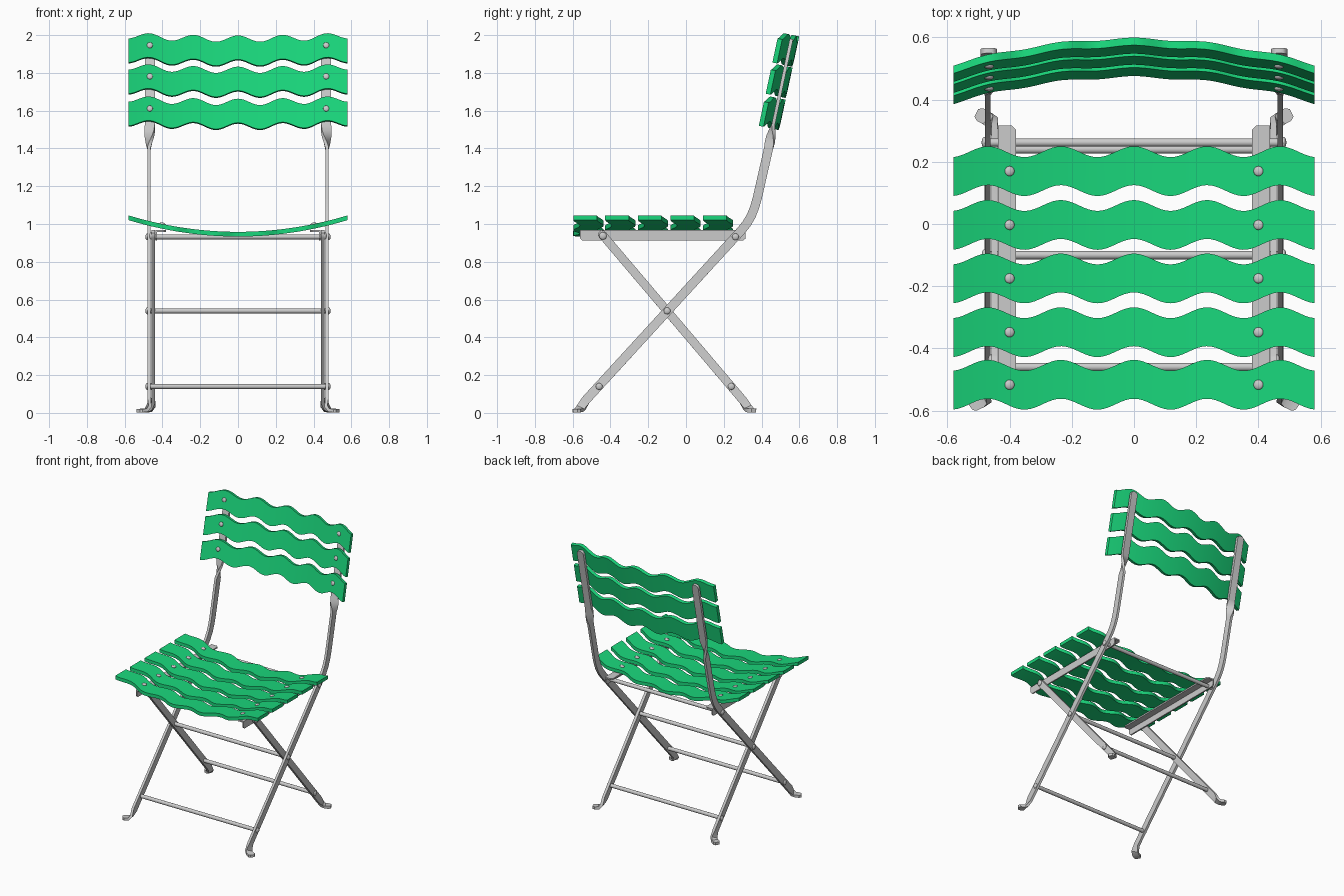
import bpy, bmesh
from math import cos, pi
from mathutils import Vector as V

if "Cube" in bpy.data.objects:
    bpy.data.objects.remove(bpy.data.objects["Cube"])

green = bpy.data.materials.new("green_paint")
green.diffuse_color = (0.01, 0.68, 0.2, 1)
green.use_nodes = True
green.node_tree.nodes["Principled BSDF"].inputs["Base Color"].default_value = green.diffuse_color


def loft(name, rings, mat=None):
    """Skin a row of equal closed rings and cap both ends."""
    bm = bmesh.new()
    rows = [[bm.verts.new(p) for p in r] for r in rings]
    n = len(rows[0])
    for a, b in zip(rows, rows[1:]):
        for i in range(n):
            j = (i + 1) % n
            bm.faces.new((a[i], a[j], b[j], b[i]))
    bm.faces.new(rows[0])
    bm.faces.new(rows[-1])
    bmesh.ops.recalc_face_normals(bm, faces=bm.faces)
    me = bpy.data.meshes.new(name)
    bm.to_mesh(me)
    bm.free()
    ob = bpy.data.objects.new(name, me)
    bpy.context.collection.objects.link(ob)
    if mat:
        me.materials.append(mat)
    return ob


def slat(name, centre, along, normal, half_w, bow):
    """Wavy-edged board across x, bowed towards the sitter at its ends."""
    rings = []
    for i in range(81):
        x = -0.58 + 1.16 * i / 80
        wave = 0.0175 * cos(2 * pi * x / 0.235)
        mid = centre + V((x, 0, 0)) + normal * (bow * (x / 0.58) ** 2) + along * wave
        rings.append([mid + along * (a * half_w) + normal * (b * 0.0125)
                      for a, b in ((-1, -1), (1, -1), (1, 1), (-1, 1))])
    return loft(name, rings, green)


def flat_bar(name, path, width, thick, s):
    """Flat bar along a path of (point, width direction, width scale)."""
    pts = [V(p[0]) for p in path]
    rings = []
    for i, (p, hint, k) in enumerate(path):
        d = (pts[min(i + 1, len(pts) - 1)] - pts[max(i - 1, 0)]).normalized()
        w = V(hint)
        w = (w - d * w.dot(d)).normalized()
        t = d.cross(w) * thick / 2
        w = w * width * k / 2
        ring = [pts[i] + w + t, pts[i] - w + t, pts[i] - w - t, pts[i] + w - t]
        rings.append([V((s * q.x, q.y, q.z)) for q in ring])
    return loft(name, rings)


def rod(name, y, z, half, r=0.0135):
    bpy.ops.mesh.primitive_cylinder_add(vertices=20, radius=r, depth=2 * half,
                                        location=(0, y, z), rotation=(0, pi / 2, 0))
    bpy.context.object.name = name


def dome(name, loc, axis, r=0.016):
    bpy.ops.mesh.primitive_uv_sphere_add(segments=16, ring_count=10, radius=r, location=loc)
    ob = bpy.context.object
    ob.name = name
    ob.scale = (1, 1, 0.5)
    ob.rotation_euler = V(axis).to_track_quat('Z', 'Y').to_euler()


# seat slats with bolts
for y in (0.17, -0.003, -0.175, -0.348, -0.517):
    slat("seat_slat", V((0, y, 0.946)), V((0, 1, 0)), V((0, 0, 1)), 0.0625, 0.087)
    for s in (-1, 1):
        dome("seat_bolt", (s * 0.4, y, 1.0), (-s * 0.21, 0, 1))

# backrest slats with bolts
up = V((0, 0.21, 0.978)).normalized()
fwd = V((0, -up.z, up.y))
for z in (1.915, 1.75, 1.58):
    c = V((0, 0.57 - (1.915 - z) * 0.215, z))
    slat("back_slat", c, up, fwd, 0.065, 0.085)
    for s in (-1, 1):
        dome("back_bolt", c + V((s * 0.467, 0, 0)) + fwd * 0.068 + up * 0.0175, fwd)

Y, X = (0, 1, 0), (1, 0, 0)
for s in (-1, 1):
    # front leg running up into the backrest post, twisted under the slats
    a = 0.471
    flat_bar("front_leg_and_post", [
        ((0.528, -0.586, 0.012), (0.6, 0.8, 0), 0.6),
        ((0.518, -0.579, 0.012), (0.6, 0.8, 0), 1.0),
        ((0.492, -0.567, 0.014), (0.5, 0.85, 0), 1.0),
        ((0.476, -0.556, 0.026), (0.25, 0.95, 0), 1.0),
        ((a, -0.53, 0.068), Y, 1),
        ((a, 0.29, 0.963), Y, 1), ((a, 0.32, 1.0), Y, 1),
        ((a, 0.345, 1.042), Y, 1), ((a, 0.364, 1.09), Y, 1),
        ((a, 0.378, 1.14), Y, 1), ((a, 0.437, 1.40), Y, 1),
        ((a, 0.444, 1.432), (0.38, 0.92, 0), 1.05),
        ((0.469, 0.449, 1.462), (0.71, 0.71, 0), 1.1),
        ((0.467, 0.455, 1.492), (0.92, 0.38, 0), 1.1),
        ((0.467, 0.462, 1.525), X, 1.1),
        ((0.467, 0.554, 1.96), X, 1.1),
        ((0.467, 0.557, 1.975), X, 0.8),
        ((0.467, 0.558, 1.98), X, 0.45)], 0.048, 0.018, s)
    # rear leg, hinged under the seat front
    b = 0.449
    flat_bar("rear_leg", [
        ((b, -0.457, 0.96), Y, 0.5), ((b, -0.45, 0.952), Y, 0.9),
        ((b, -0.44, 0.94), Y, 1), ((b, 0.302, 0.066), Y, 1),
        ((0.455, 0.326, 0.028), (-0.25, 0.95, 0), 1),
        ((0.47, 0.338, 0.014), (-0.5, 0.85, 0), 1),
        ((0.495, 0.352, 0.012), (-0.5, 0.85, 0), 1),
        ((0.507, 0.358, 0.012), (-0.5, 0.85, 0), 0.6)], 0.045, 0.02, s)
    # angle-section rail under the seat
    prof = [(0.38, 0.967), (0.438, 0.967), (0.438, 0.912), (0.428, 0.912),
            (0.428, 0.957), (0.38, 0.957)]
    rings = []
    for y, cut in ((-0.56, 0.012), (-0.548, 0), (0.303, 0), (0.316, 0.012)):
        rings.append([(s * (x + (cut if x < 0.4 else 0)), y, z + (cut if z < 0.92 else 0))
                      for x, z in prof])
    loft("seat_rail", rings)
    # hinge and rod end caps
    for y, z in ((-0.46, 0.14), (-0.1, 0.54), (0.262, 0.932)):
        dome("leg_rivet", (s * 0.481, y, z), (s, 0, 0), 0.018)
    dome("leg_rivet", (s * 0.46, 0.24, 0.14), (s, 0, 0), 0.018)
    dome("seat_hinge_rivet", (s * 0.46, -0.44, 0.937), (s, 0, 0), 0.02)

# cross rods between the legs
rod("front_cross_rod", -0.46, 0.14, 0.475)
rod("rear_cross_rod", 0.24, 0.14, 0.455)
rod("pivot_rod", -0.1, 0.54, 0.478)
rod("seat_rear_rod", 0.262, 0.932, 0.478)

# smooth shading with sharp edges kept
bpy.ops.object.select_all(action='SELECT')
bpy.context.view_layer.objects.active = bpy.context.selected_objects[0]
bpy.ops.object.shade_smooth_by_angle(angle=0.6)
